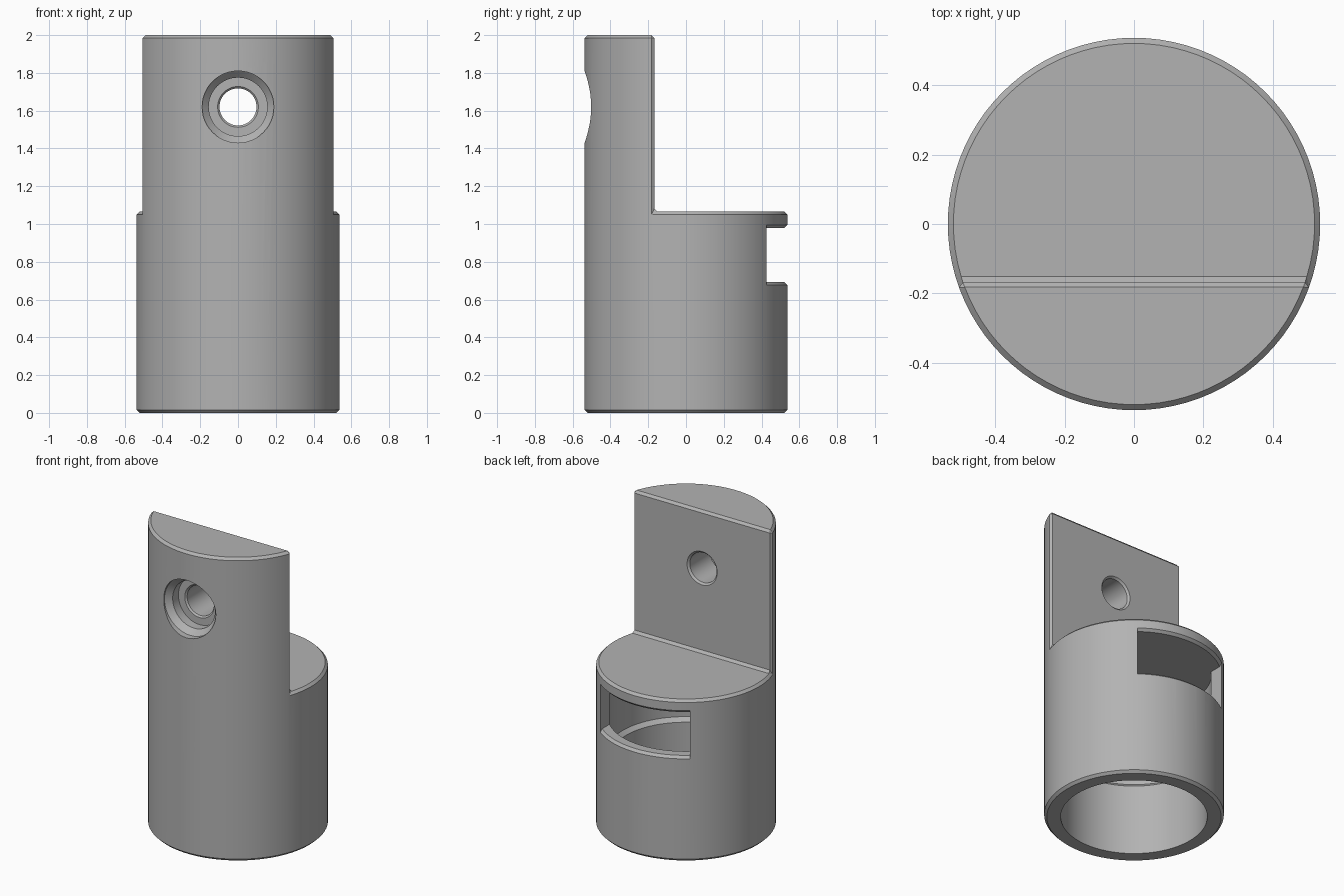
import bpy
import bmesh
import math
from mathutils import Matrix

RADIUS = 0.537
CHAMFER = 0.016

if "Cube" in bpy.data.objects:
    bpy.data.objects.remove(bpy.data.objects["Cube"], do_unlink=True)

# One plain grey material
grey = bpy.data.materials.new("plain grey")
grey.use_nodes = True
colour = (0.45, 0.45, 0.45, 1)
grey.diffuse_color = colour
grey.node_tree.nodes["Principled BSDF"].inputs["Base Color"].default_value = colour


def add_object(name, bm):
    bmesh.ops.recalc_face_normals(bm, faces=bm.faces)
    mesh = bpy.data.meshes.new(name)
    bm.to_mesh(mesh)
    bm.free()
    mesh.materials.append(grey)
    obj = bpy.data.objects.new(name, mesh)
    bpy.context.collection.objects.link(obj)
    return obj


def lathe(name, profile, segments=88, matrix=Matrix()):
    """Closed solid from (radius, height) points, capped at both ends."""
    bm = bmesh.new()
    rings = []
    for r, z in profile:
        angles = [math.tau * i / segments for i in range(segments)]
        rings.append([bm.verts.new((r * math.cos(a), r * math.sin(a), z)) for a in angles])
    for low, high in zip(rings, rings[1:]):
        for i in range(segments):
            j = (i + 1) % segments
            bm.faces.new((low[i], low[j], high[j], high[i]))
    bm.faces.new(rings[0])
    bm.faces.new(rings[-1])
    bm.transform(matrix)
    return add_object(name, bm)


def box(name, low, high):
    bm = bmesh.new()
    bmesh.ops.create_cube(bm, size=1)
    for v in bm.verts:
        v.co = [h if c > 0 else l for c, l, h in zip(v.co, low, high)]
    return add_object(name, bm)


def combine(obj, cutter, operation="DIFFERENCE"):
    mod = obj.modifiers.new("cut", "BOOLEAN")
    mod.operation = operation
    mod.solver = "EXACT"
    mod.object = cutter
    bpy.context.view_layer.objects.active = obj
    bpy.ops.object.modifier_apply(modifier=mod.name)
    bpy.data.objects.remove(cutter, do_unlink=True)


# Round body with the upper back half removed to leave an upright
body = lathe("holder_body", [(RADIUS, 0), (RADIUS, 2)])
combine(body, box("step_cutter", (-1, -0.168, 1.065), (1, 1, 3)))

# Chamfer every hard edge, including the inner corner of the step
bm = bmesh.new()
bm.from_mesh(body.data)
bmesh.ops.remove_doubles(bm, verts=bm.verts, dist=0.0001)
hard = [e for e in bm.edges if e.calc_face_angle(0) > math.radians(30)]
bmesh.ops.bevel(bm, geom=hard, offset=CHAMFER, offset_type="OFFSET",
                segments=1, profile=0.5, affect="EDGES", clamp_overlap=False)
bm.to_mesh(body.data)
bm.free()

# Bore open at the bottom, slightly wider in its upper half
combine(body, lathe("bore_cutter", [(0.438, -0.1), (0.438, 0.465),
                                    (0.463, 0.49), (0.463, 0.98)]))

# Back window with chamfered upper and lower outer edges
window = lathe("window_cutter", [(0.2, 0.693), (0.521, 0.693), (0.547, 0.667),
                                 (0.547, 1.005), (0.521, 0.979), (0.2, 0.979)])
combine(window, box("window_limits", (-0.328, 0, 0.5), (0.328, 1, 1.2)), "INTERSECT")
combine(body, window)

# Stepped screw hole through the upright
along_y = Matrix.Translation((0, 0, 1.62)) @ Matrix.Rotation(math.radians(-90), 4, "X")
combine(body, lathe("hole_cutter", [(0.19, -0.7), (0.19, -0.495), (0.155, -0.46),
                                    (0.155, -0.4), (0.108, -0.4), (0.098, -0.39),
                                    (0.098, -0.18), (0.125, -0.153)], 48, along_y))

bpy.ops.object.select_all(action="DESELECT")
body.select_set(True)
bpy.context.view_layer.objects.active = body
bpy.ops.object.shade_smooth_by_angle(angle=math.radians(25))
